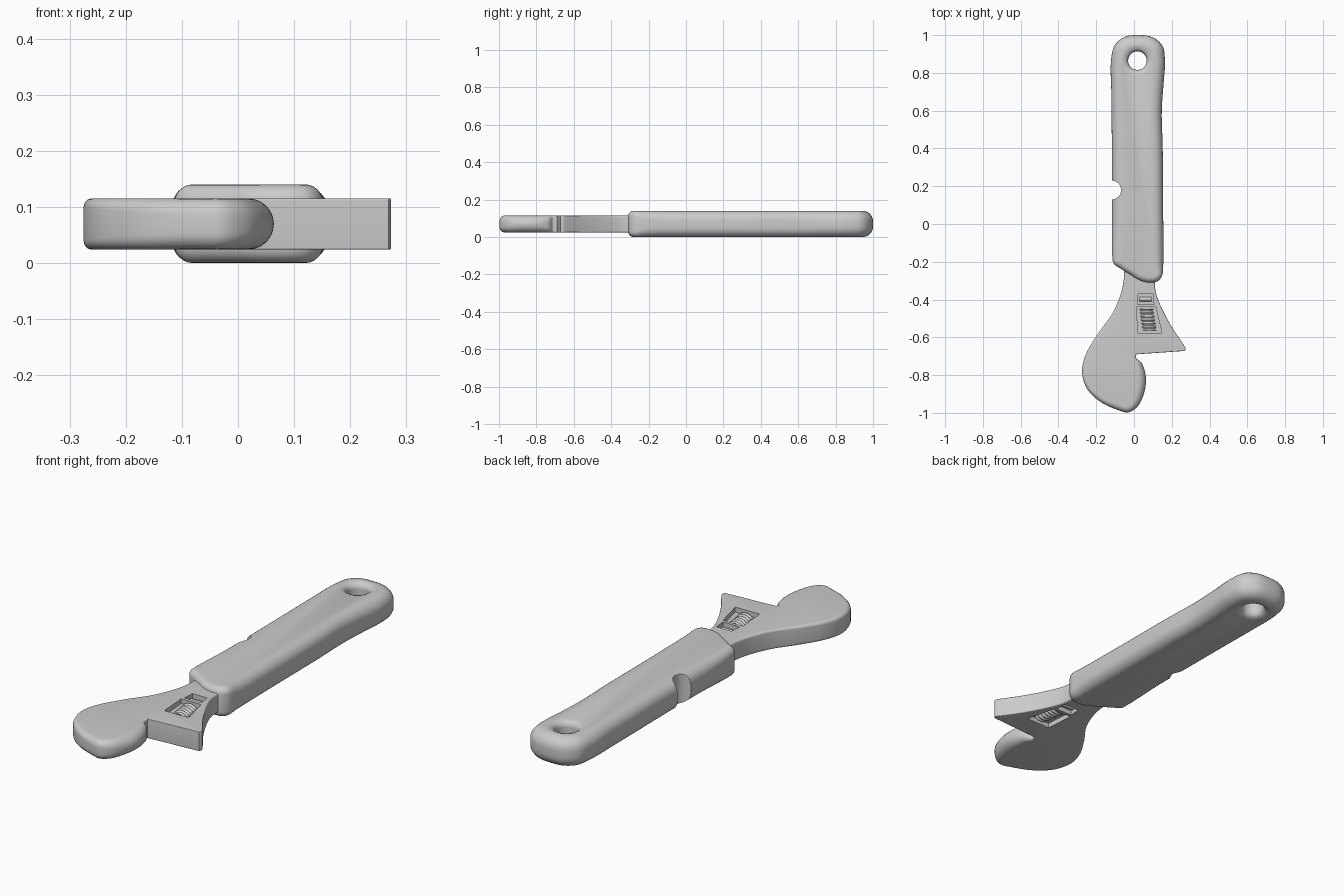
import bpy, bmesh, math
from mathutils import Vector

if "Cube" in bpy.data.objects:
    bpy.data.objects.remove(bpy.data.objects["Cube"])


def spline(pts, n=6):
    """Centripetal Catmull-Rom through (x, y, edge radius) points."""
    p = [Vector(q) for q in pts]
    p = [2 * p[0] - p[1]] + p + [2 * p[-1] - p[-2]]
    out = []
    for i in range(1, len(p) - 2):
        a, b, c, d = p[i - 1:i + 3]
        t = [0.0]
        for u, v in ((a, b), (b, c), (c, d)):
            t.append(t[-1] + max((v - u).length, 1e-4) ** 0.5)

        def mix(u, v, i0, i1, s):
            return u.lerp(v, (s - t[i0]) / (t[i1] - t[i0]))
        for k in range(n):
            s = t[1] + (t[2] - t[1]) * k / n
            ab, bc, cd = mix(a, b, 0, 1, s), mix(b, c, 1, 2, s), mix(c, d, 2, 3, s)
            out.append(mix(mix(ab, bc, 0, 2, s), mix(bc, cd, 1, 3, s), 1, 2, s))
    return out + [p[-2]]


def loft(name, rings):
    """Skin a stack of equal-length rings and cap both ends."""
    bm = bmesh.new()
    vs = [[bm.verts.new(q) for q in r] for r in rings]
    n = len(rings[0])
    for r0, r1 in zip(vs, vs[1:]):
        for i in range(n):
            j = (i + 1) % n
            bm.faces.new((r0[i], r0[j], r1[j], r1[i]))
    bm.faces.new(vs[0][::-1])
    bm.faces.new(vs[-1])
    bmesh.ops.recalc_face_normals(bm, faces=bm.faces[:])
    me = bpy.data.meshes.new(name)
    bm.to_mesh(me)
    bm.free()
    ob = bpy.data.objects.new(name, me)
    bpy.context.collection.objects.link(ob)
    return ob


def slab(name, outline, z0, z1, steps=6):
    """Flat counter-clockwise plate whose edge rounding varies along the outline."""
    n, half, mid = len(outline), (z1 - z0) / 2, (z0 + z1) / 2
    normals = []
    for i in range(n):
        d = (outline[(i + 1) % n] - outline[i - 1]).to_2d().normalized()
        normals.append(Vector((-d.y, d.x)))
    rings = []
    for side in (-1, 1):
        for k in range(steps + 1):
            a = math.pi / 2 * (k if side > 0 else steps - k) / steps
            ring = []
            for q, m in zip(outline, normals):
                v = min(q.z, half * 0.97)
                xy = q.to_2d() + m * q.z * (1 - math.cos(a))
                ring.append((xy.x, xy.y, mid + side * (half - v + v * math.sin(a))))
            rings.append(ring)
    return loft(name, rings)


def circle(x, y, z, r, n=40):
    return [(x + r * math.cos(2 * math.pi * i / n), y + r * math.sin(2 * math.pi * i / n), z)
            for i in range(n)]


def cut(ob, cutter):
    mod = ob.modifiers.new("cut", 'BOOLEAN')
    mod.operation = 'DIFFERENCE'
    mod.solver = 'EXACT'
    mod.object = cutter
    bpy.context.view_layer.objects.active = ob
    bpy.ops.object.modifier_apply(modifier=mod.name)
    bpy.data.objects.remove(cutter)


def smooth(ob, angle=35):
    bpy.ops.object.select_all(action='DESELECT')
    ob.select_set(True)
    bpy.context.view_layer.objects.active = ob
    bpy.ops.object.shade_smooth_by_angle(angle=math.radians(angle))


# Padded handle, starting halfway up the left side
handle = slab("handle", spline([
    (-0.117, 0.40, .05), (-0.116, 0.05, .05), (-0.115, -0.17, .035), (-0.107, -0.21, .03),
    (-0.07, -0.237, .03), (-0.02, -0.268, .03), (0.03, -0.298, .03), (0.08, -0.31, .03),
    (0.125, -0.303, .03), (0.148, -0.275, .03), (0.155, -0.21, .045), (0.154, 0.10, .05),
    (0.152, 0.40, .05), (0.147, 0.60, .05), (0.158, 0.76, .055), (0.164, 0.86, .055),
    (0.15, 0.945, .055), (0.095, 0.99, .055), (0.02, 1.0, .055), (-0.05, 0.99, .055),
    (-0.103, 0.945, .055), (-0.122, 0.86, .055), (-0.12, 0.70, .05)]), 0.0, 0.14)

# Hanging hole with flared rims
f, hole = 0.03, []
for k in range(7):
    d = f * k / 6
    hole.append((d, 0.049 + f * (1 - math.sqrt(1 - (1 - d / f) ** 2))))
profile = [(-0.01, hole[0][1])] + hole
profile += [(0.14 - z, r) for z, r in reversed(profile)]
cut(handle, loft("hole_cutter", [circle(0.018, 0.865, z, r) for z, r in profile]))

# Thumb notch in the left side
cut(handle, loft("notch_cutter", [circle(-0.118, 0.18, z, 0.05) for z in (-0.05, 0.2)]))
smooth(handle)

# Wrench head: neck and hook in one curve, flared flat jaw in the other
hook = spline([
    (-0.05, -0.20, .008), (-0.055, -0.30, .01), (-0.07, -0.37, .01), (-0.115, -0.475, .01),
    (-0.19, -0.58, .012), (-0.255, -0.69, .014), (-0.275, -0.78, .015), (-0.25, -0.87, .02),
    (-0.18, -0.94, .025), (-0.09, -0.983, .03), (-0.03, -0.997, .03), (0.02, -0.965, .035),
    (0.055, -0.89, .045), (0.063, -0.81, .045), (0.04, -0.735, .03), (0.012, -0.71, .01),
    (0.012, -0.69, .003)])
jaw = spline([
    (0.268, -0.672, .003), (0.273, -0.66, .003), (0.262, -0.638, .004), (0.20, -0.545, .005),
    (0.14, -0.43, .006), (0.115, -0.36, .008), (0.11, -0.29, .008), (0.11, -0.20, .008)])
head = slab("wrench_head", hook + jaw, 0.024, 0.115)

# Shallow windows on both faces of the head
windows = [
    [(0.022, -0.37), (0.10, -0.37), (0.105, -0.425), (0.018, -0.425)],
    [(0.012, -0.44), (0.115, -0.44), (0.148, -0.578), (0.022, -0.58)]]
for w in windows:
    for lo, hi in ((0.092, 0.15), (-0.02, 0.047)):
        cut(head, loft("window_cutter", [[(x, y, z) for x, y in w] for z in (lo, hi)]))
smooth(head)

# Ribbed adjusting worm showing in the large windows
rings, steps = [], 48
for i in range(steps + 1):
    t = i / steps
    r = 0.92 + 0.08 * math.cos(t * 12 * math.pi)
    rings.append([(0.065 + 0.018 * t + 0.045 * r * math.cos(a), -0.45 - 0.115 * t,
                   0.0695 + 0.041 * r * math.sin(a))
                  for a in (2 * math.pi * k / 32 for k in range(32))])
smooth(loft("adjusting_worm", rings), 50)

# Pin in the small windows
pin = [[(x, -0.398 + 0.016 * math.cos(a), 0.0695 + 0.036 * math.sin(a))
        for a in (2 * math.pi * k / 24 for k in range(24))] for x in (0.03, 0.092)]
smooth(loft("worm_pin", pin))
